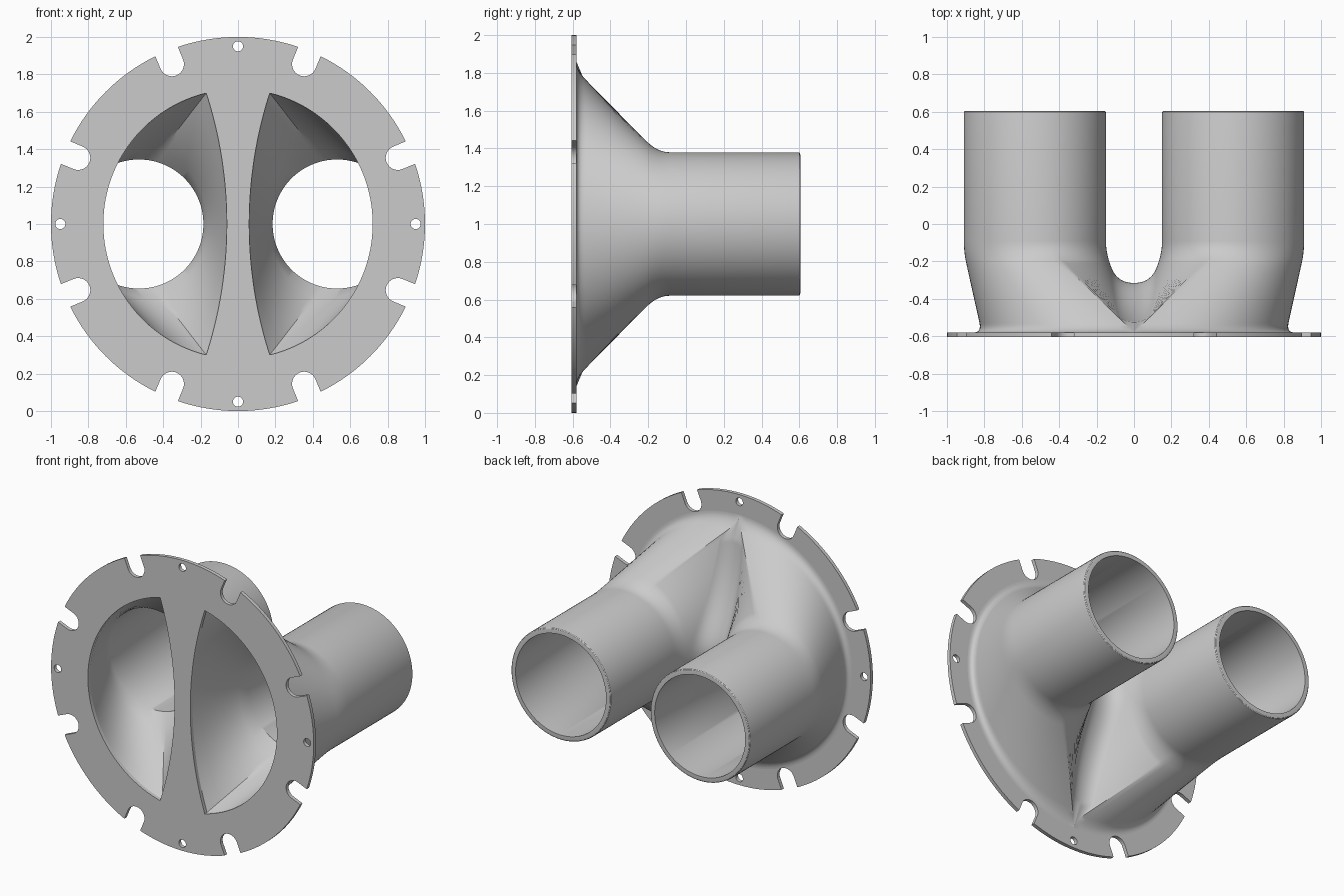
import bpy, bmesh, math
from mathutils import Vector

cube = bpy.data.objects.get("Cube")
if cube:
    bpy.data.objects.remove(cube, do_unlink=True)

grey = bpy.data.materials.new("light grey")
grey.use_nodes = True
colour = (0.6, 0.6, 0.6, 1)
grey.diffuse_color = colour
grey.node_tree.nodes["Principled BSDF"].inputs["Base Color"].default_value = colour

# Main dimensions
FRONT, PLATE, JOIN, BACK = -0.605, -0.58, -0.15, 0.605
TUBE_X, TUBE_R, BORE_R = 0.53, 0.38, 0.345
ROOT_R, FILLET, MOUTH_R = 0.815, 0.13, 0.72
CORNER = math.radians(103)      # tube angle that meets the mouth corner
ARC_STEPS, VALLEY_STEPS = 56, 48


def bend(a, b, c, steps):
    """Points of a quadratic curve from a to c."""
    return [a * (1 - t) ** 2 + b * 2 * t * (1 - t) + c * t * t
            for t in (i / steps for i in range(steps + 1))]


def ring(phi, r, y):
    return Vector((TUBE_X + r * math.cos(phi), y, 1 + r * math.sin(phi)))


def mouth_point(kind, s, y):
    """Point of the half-moon opening; s runs 0..1 along its outer or inner arc."""
    if kind == "arc":
        a = (2 * s - 1) * math.acos(0.17 / MOUTH_R)
        return Vector((MOUTH_R * math.cos(a), y, 1 + MOUTH_R * math.sin(a)))
    big = 2.28
    half = math.asin(0.7 / big)
    a = math.pi - half + 2 * half * s
    return Vector((0.06 + big + big * math.cos(a), y, 1 + big * math.sin(a)))


def column(kind, s):
    """One strip of the duct: root, outer wall, tube, rim, bore, mouth."""
    if kind == "arc":
        phi = (2 * s - 1) * CORNER
        a = (2 * s - 1) * math.pi / 2
        out = Vector((max(math.cos(a), 0), 0, math.sin(a)))
        if s in (0, 1):
            out.x = 0
        start = Vector((0, PLATE, 1)) + out * ROOT_R
    else:
        phi = CORNER + 2 * (math.pi - CORNER) * s
        start = Vector((0, PLATE, 1 + ROOT_R * (1 - 2 * s)))
    end = ring(phi, TUBE_R, JOIN)
    depth = JOIN - PLATE
    if kind == "arc":
        foot = bend(start + out * 0.045, start, start.lerp(end, 0.12), 8)
    else:
        # rounded crotch between the two branches
        alpha = math.atan2(end.x, depth)
        rise = FILLET * (1 / math.sin(alpha) - 1) / depth
        reach = FILLET / math.tan(alpha) * math.cos(alpha) / depth
        knee = start.lerp(end, rise)
        foot = bend(Vector((0, knee.y, knee.z)), knee,
                    start.lerp(end, min(reach, 0.84)), 8)
    shoulder = bend(start.lerp(end, 0.86), end, ring(phi, TUBE_R, JOIN + 0.06), 6)
    rim = bend(ring(phi, TUBE_R, BACK - 0.012), ring(phi, TUBE_R, BACK),
               ring(phi, TUBE_R - 0.012, BACK), 3)
    bore, mouth = ring(phi, BORE_R, JOIN), mouth_point(kind, s, PLATE)
    inside = [ring(phi, BORE_R, BACK)] + [bore.lerp(mouth, i / 6) for i in range(7)]
    return foot + shoulder + rim + inside


# Twin-branch duct: one half lofted, then mirrored and welded
params = [("arc", i / ARC_STEPS) for i in range(ARC_STEPS + 1)]
params += [("valley", i / VALLEY_STEPS) for i in range(1, VALLEY_STEPS)]
columns = [column(*p) for p in params]

bm = bmesh.new()
for side in (1, -1):
    grid = [[bm.verts.new((p.x * side, p.y, p.z)) for p in c] for c in columns]
    for i, left in enumerate(grid):
        right = grid[(i + 1) % len(grid)]
        for k in range(len(left) - 1):
            quad = [left[k], left[k + 1], right[k + 1], right[k]]
            bm.faces.new(quad if side > 0 else quad[::-1])
bmesh.ops.remove_doubles(bm, verts=bm.verts, dist=0.0002)
bmesh.ops.recalc_face_normals(bm, faces=bm.faces)
mesh = bpy.data.meshes.new("twin_duct")
bm.to_mesh(mesh)
bm.free()
duct = bpy.data.objects.new("twin_duct", mesh)
bpy.context.collection.objects.link(duct)

# Flange outline with eight open slots
outline = []
slot_r, slot_centre = 0.065, 0.925
lip = math.asin(slot_r)
for k in range(8):
    mid = math.pi / 4 * (k + 0.5)
    radial = Vector((math.cos(mid), math.sin(mid)))
    across = Vector((-radial.y, radial.x))
    for i in range(17):
        a = math.pi * i / 16
        outline.append(radial * (slot_centre - slot_r * math.sin(a))
                       - across * slot_r * math.cos(a))
    for i in range(17):
        a = mid + lip + (math.pi / 4 - 2 * lip) * i / 16
        outline.append(Vector((math.cos(a), math.sin(a))))
loops = [outline]

# Four bolt holes
for k in range(4):
    a = k * math.pi / 2
    loops.append([Vector((0.95 * math.cos(a) + 0.027 * math.cos(b),
                          0.95 * math.sin(a) + 0.027 * math.sin(b)))
                  for b in (i * math.pi / 12 for i in range(24))])

# Two half-moon openings
mouth = [mouth_point(kind, s, 0) for kind, s in params]
for side in (1, -1):
    loops.append([Vector((p.x * side, p.z - 1)) for p in mouth])

curve = bpy.data.curves.new("flange", "CURVE")
curve.dimensions = "2D"
curve.fill_mode = "BOTH"
curve.extrude = (PLATE - FRONT) / 2
for loop in loops:
    spline = curve.splines.new("POLY")
    spline.points.add(len(loop) - 1)
    for point, p in zip(spline.points, loop):
        point.co = (p.x, p.y, 0, 1)
    spline.use_cyclic_u = True
flange = bpy.data.objects.new("flange", curve)
bpy.context.collection.objects.link(flange)
flange.rotation_euler.x = math.pi / 2
flange.location = (0, (FRONT + PLATE) / 2, 1)

bpy.ops.object.select_all(action="DESELECT")
flange.select_set(True)
bpy.context.view_layer.objects.active = flange
bpy.ops.object.convert(target="MESH")
flange = bpy.context.view_layer.objects.active

# Weld, colour and shade
bm = bmesh.new()
bm.from_mesh(flange.data)
bmesh.ops.remove_doubles(bm, verts=bm.verts, dist=0.0001)
bmesh.ops.recalc_face_normals(bm, faces=bm.faces)
bm.to_mesh(flange.data)
bm.free()
for part in (duct, flange):
    part.data.materials.clear()
    part.data.materials.append(grey)
    bpy.ops.object.select_all(action="DESELECT")
    part.select_set(True)
    bpy.context.view_layer.objects.active = part
    bpy.ops.object.shade_smooth_by_angle(angle=math.radians(30))
